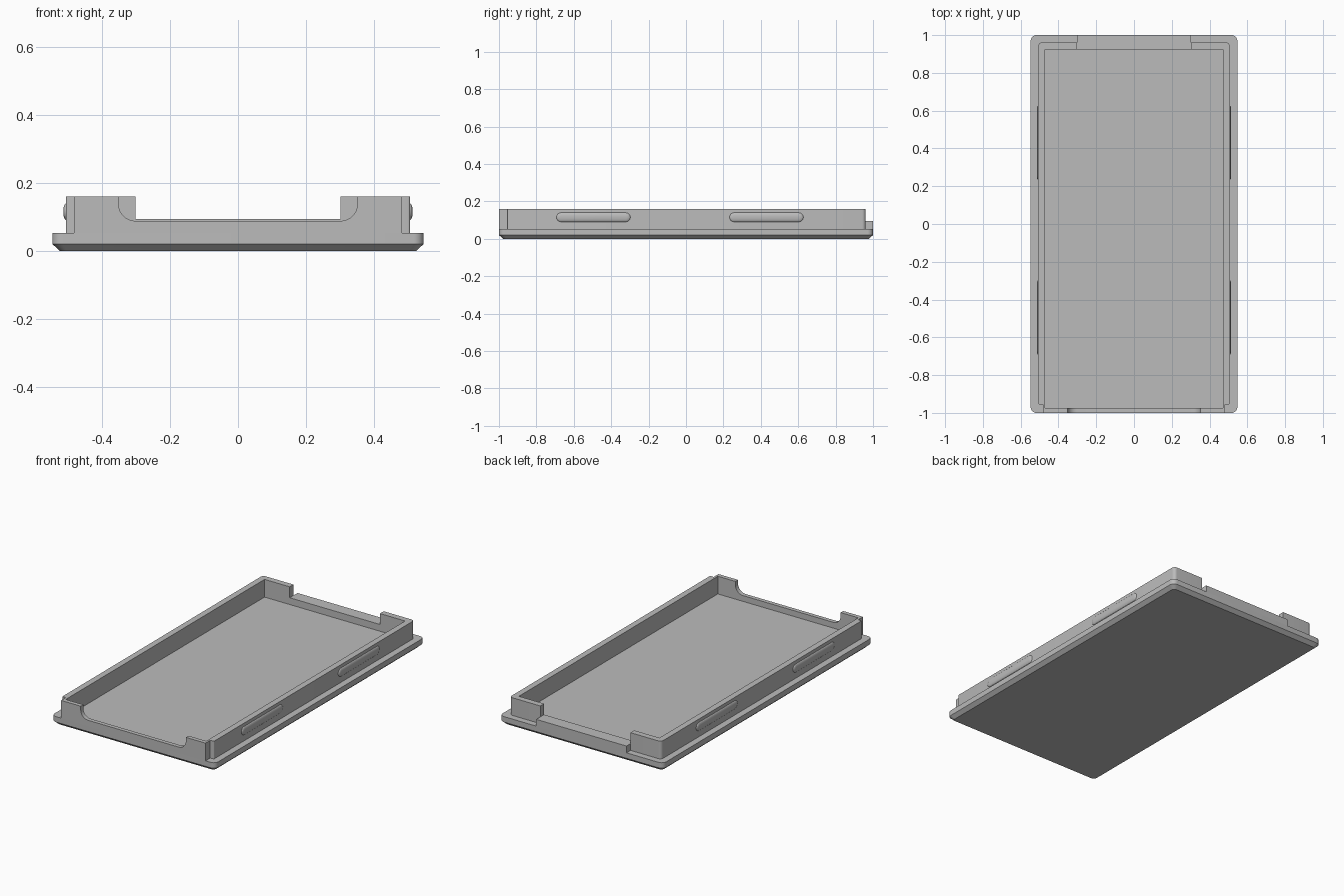
import bpy
import bmesh
from math import cos, sin, pi, radians

cube = bpy.data.objects.get("Cube")
if cube:
    bpy.data.objects.remove(cube, do_unlink=True)

grey = bpy.data.materials.new("plain_grey")
grey.use_nodes = True
grey.diffuse_color = (0.5, 0.5, 0.5, 1)
grey.node_tree.nodes["Principled BSDF"].inputs["Base Color"].default_value = (0.5, 0.5, 0.5, 1)


def arc(cx, cy, r, start, end, steps=8):
    """Points on an arc, angles in degrees."""
    angles = [radians(start + (end - start) * i / steps) for i in range(steps + 1)]
    return [(cx + r * cos(a), cy + r * sin(a)) for a in angles]


def rounded_rect(hx, hy, r):
    """Rounded rectangle centred on the origin."""
    x, y = hx - r, hy - r
    return (arc(x, y, r, 0, 90) + arc(-x, y, r, 90, 180)
            + arc(-x, -y, r, 180, 270) + arc(x, -y, r, 270, 360))


def loft(name, loops, mirror=False):
    """Skin a stack of matching loops and cap both ends."""
    bm = bmesh.new()
    rings = [[bm.verts.new(p) for p in loop] for loop in loops]
    count = len(rings[0])
    for low, high in zip(rings, rings[1:]):
        for i in range(count):
            j = (i + 1) % count
            bm.faces.new((low[i], low[j], high[j], high[i]))
    bm.faces.new(rings[0][::-1])
    bm.faces.new(rings[-1])
    bmesh.ops.recalc_face_normals(bm, faces=bm.faces)
    mesh = bpy.data.meshes.new(name)
    bm.to_mesh(mesh)
    bm.free()
    mesh.materials.append(grey)
    obj = bpy.data.objects.new(name, mesh)
    bpy.context.collection.objects.link(obj)
    if mirror:
        obj.modifiers.new("Mirror", "MIRROR").use_clip = False
    bpy.ops.object.select_all(action="DESELECT")
    obj.select_set(True)
    bpy.context.view_layer.objects.active = obj
    bpy.ops.object.shade_smooth_by_angle(angle=radians(30))
    return obj


def level(outline, z):
    return [(x, y, z) for x, y in outline]


HALF_X, FLOOR, TOP = 0.547, 0.053, 0.16
WALL_X, INNER_X, FRONT_X = 0.507, 0.47, 0.483
BACK_IN, BACK_OUT, FRONT_IN, STEP_Y = 0.925, 0.961, -0.975, -0.955
NOTCH = 0.302

# Base plate with a chamfered underside
edge = rounded_rect(HALF_X, 1.0, 0.03)
foot = rounded_rect(HALF_X - 0.022, 0.978, 0.02)
loft("base_plate", [level(foot, 0), level(edge, 0.02), level(edge, FLOOR)])

# Side walls, each wrapping round a back corner up to the notch
wall = [(NOTCH, BACK_IN), (INNER_X, BACK_IN), (INNER_X, FRONT_IN),
        (FRONT_X, FRONT_IN), (FRONT_X, STEP_Y)]
wall += arc(WALL_X - 0.006, STEP_Y + 0.006, 0.006, -90, 0, 4)
wall += arc(WALL_X - 0.02, BACK_OUT - 0.02, 0.02, 0, 90)
wall += [(NOTCH, BACK_OUT)]
loft("side_walls", [level(wall, FLOOR), level(wall, TOP)], mirror=True)

# Front wall with a wide cutout that has rounded lower corners
half = arc(NOTCH, 0.138, 0.05, -90, 0) + [(0.352, TOP), (FRONT_X, TOP), (FRONT_X, FLOOR)]
profile = half + [(-x, z) for x, z in reversed(half)]
loft("front_wall", [[(x, y, z) for x, z in profile] for y in (-1.0, FRONT_IN)])

# Low sill filling the back notch out to the plate edge
sill = [(-NOTCH, BACK_IN), (NOTCH, BACK_IN), (NOTCH, 1.0), (-NOTCH, 1.0)]
loft("back_sill", [level(sill, FLOOR), level(sill, 0.094)])

# Rounded snap ridges along the outside of both side walls
for label, centre in (("front", -0.495), ("back", 0.43)):
    loops = []
    for step in range(6):
        t = radians(15 * step)
        r = 0.025 * cos(t)
        stadium = arc(0.173, 0, r, -90, 90) + arc(-0.173, 0, r, 90, 270)
        x = WALL_X - 0.001 + 0.009 * sin(t)
        loops.append([(x, centre + y, 0.115 + z) for y, z in stadium])
    loft(label + "_snap_ridges", loops, mirror=True)
